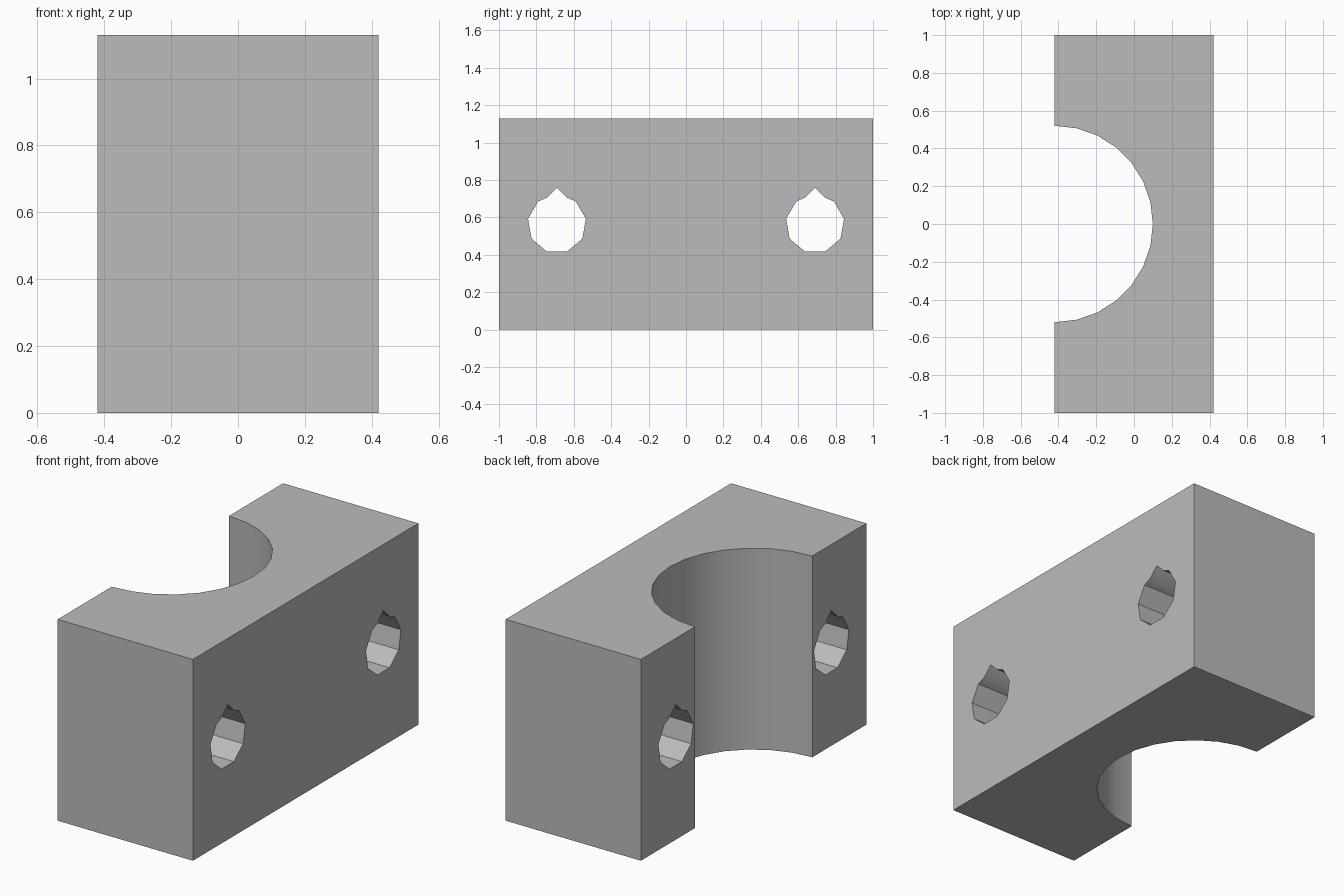
import bpy, bmesh
from math import sin, cos, radians, pi
from mathutils import Vector

HALF_X, HALF_Y, HEIGHT = 0.42, 1.0, 1.13
GROOVE_R, GROOVE_STEPS = 0.52, 14
HOLE_Y, HOLE_Z, HOLE_R = 0.69, 0.565, 0.157

cube = bpy.data.objects.get("Cube")
if cube:
    bpy.data.objects.remove(cube, do_unlink=True)


def extrude_profile(name, points, direction):
    """Closed profile pushed along a direction into a solid."""
    bm = bmesh.new()
    face = bm.faces.new([bm.verts.new(p) for p in points])
    result = bmesh.ops.extrude_face_region(bm, geom=[face], use_keep_orig=True)
    moved = [g for g in result["geom"] if isinstance(g, bmesh.types.BMVert)]
    bmesh.ops.translate(bm, verts=moved, vec=Vector(direction))
    bmesh.ops.recalc_face_normals(bm, faces=bm.faces)
    mesh = bpy.data.meshes.new(name)
    bm.to_mesh(mesh)
    bm.free()
    obj = bpy.data.objects.new(name, mesh)
    bpy.context.collection.objects.link(obj)
    return obj


# Block with a half-round groove down one long side
outline = [(-HALF_X, -HALF_Y, 0), (HALF_X, -HALF_Y, 0),
           (HALF_X, HALF_Y, 0), (-HALF_X, HALF_Y, 0)]
for i in range(GROOVE_STEPS + 1):
    a = pi / 2 - pi * i / GROOVE_STEPS
    outline.append((-HALF_X + GROOVE_R * cos(a), GROOVE_R * sin(a), 0))
block = extrude_profile("clamp_block", outline, (0, 0, HEIGHT))

# Nine-sided bolt holes with a small peaked roof
ring = [(HOLE_R * cos(radians(a)), HOLE_R * sin(radians(a)))
        for a in range(130, 411, 40)]
hole = ring + [(0.053, 0.141), (0, 0.194), (-0.053, 0.141)]
for side in (-1, 1):
    points = [(-1, side * HOLE_Y + y, HOLE_Z + z) for y, z in hole]
    cutter = extrude_profile("bolt_hole_cutter", points, (2, 0, 0))
    cutter.hide_render = True
    mod = block.modifiers.new("bolt_hole", 'BOOLEAN')
    mod.operation = 'DIFFERENCE'
    mod.solver = 'EXACT'
    mod.object = cutter
    bpy.context.view_layer.objects.active = block
    bpy.ops.object.modifier_apply(modifier=mod.name)
    bpy.data.objects.remove(cutter, do_unlink=True)

# Plain grey finish
grey = bpy.data.materials.new("plain_grey")
grey.use_nodes = True
colour = (0.5, 0.5, 0.5, 1)
grey.diffuse_color = colour
grey.node_tree.nodes["Principled BSDF"].inputs["Base Color"].default_value = colour
block.data.materials.clear()
block.data.materials.append(grey)

# Smooth groove, crisp corners
bpy.ops.object.select_all(action='DESELECT')
block.select_set(True)
bpy.context.view_layer.objects.active = block
bpy.ops.object.shade_smooth_by_angle(angle=radians(30))
